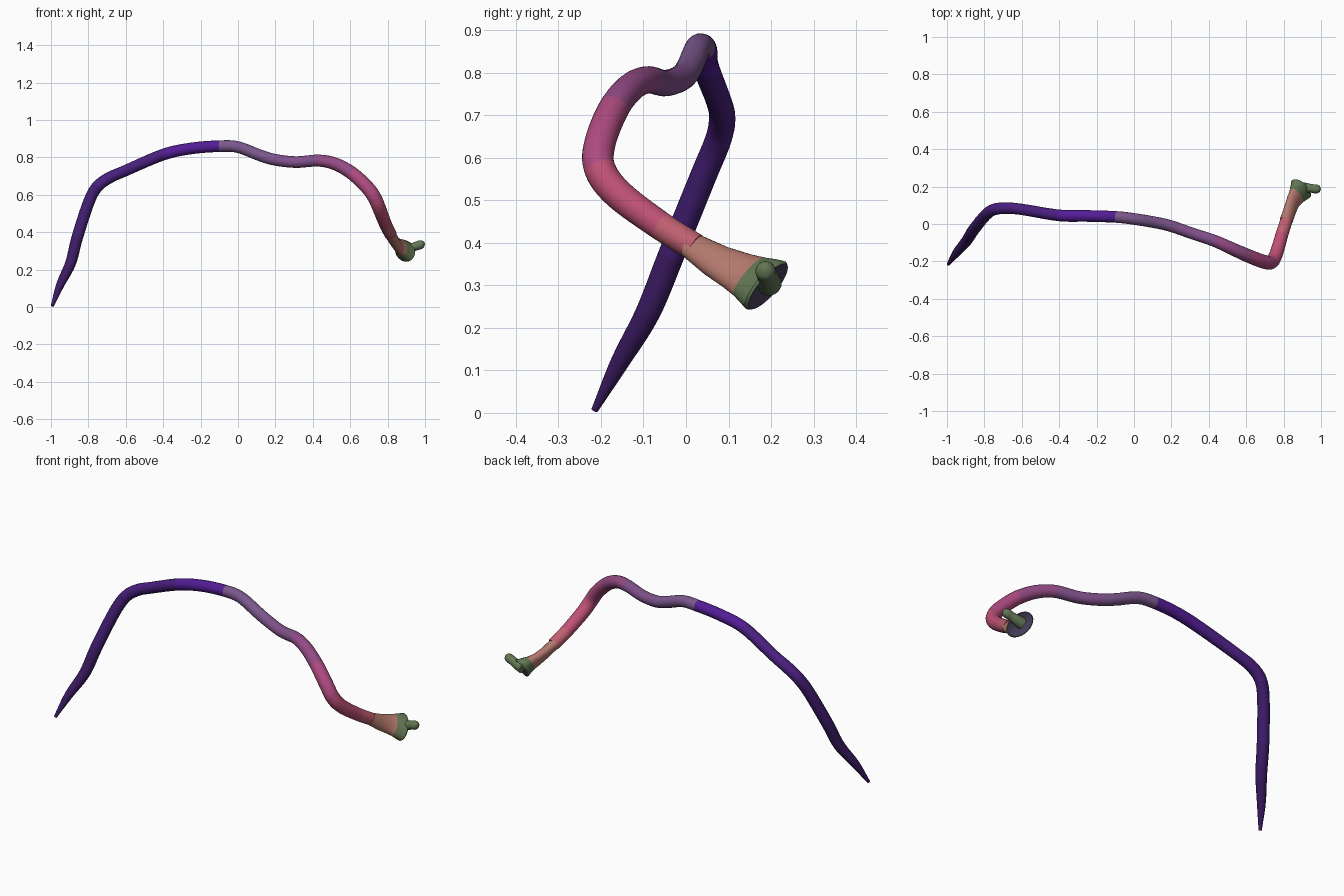
import bpy, bmesh
from math import sin, cos, pi
from mathutils import Vector

if "Cube" in bpy.data.objects:
    bpy.data.objects.remove(bpy.data.objects["Cube"])

SIDES = 24


def make_mat(name, rgb):
    m = bpy.data.materials.new(name)
    m.diffuse_color = [(c / 255) ** 2.2 for c in rgb] + [1]
    m.use_nodes = True
    m.node_tree.nodes["Principled BSDF"].inputs["Base Color"].default_value = m.diffuse_color
    return m


def loft(name, rings, mats, ring_mat):
    """Skin a list of rings, cap both ends, one material index per band."""
    bm = bmesh.new()
    loops = [[bm.verts.new(p) for p in ring] for ring in rings]
    for k in range(len(loops) - 1):
        a, b = loops[k], loops[k + 1]
        for i in range(SIDES):
            j = (i + 1) % SIDES
            bm.faces.new((a[i], a[j], b[j], b[i])).material_index = ring_mat(k)
    bm.faces.new(loops[0]).material_index = ring_mat(0)
    bm.faces.new(loops[-1]).material_index = ring_mat(len(loops) - 2)
    bmesh.ops.recalc_face_normals(bm, faces=bm.faces)
    me = bpy.data.meshes.new(name)
    bm.to_mesh(me)
    bm.free()
    ob = bpy.data.objects.new(name, me)
    bpy.context.collection.objects.link(ob)
    for m in mats:
        me.materials.append(m)
    for o in bpy.context.selected_objects:
        o.select_set(False)
    ob.select_set(True)
    bpy.context.view_layer.objects.active = ob
    bpy.ops.object.shade_smooth_by_angle(angle=0.9)
    return ob


def ring(c, u, v):
    return [c + u * cos(2 * pi * i / SIDES) + v * sin(2 * pi * i / SIDES)
            for i in range(SIDES)]


def spline(pts, steps):
    """Catmull-Rom through 4D points (x, y, z, radius)."""
    p = [Vector(q) for q in pts]
    p = [p[0] * 2 - p[1]] + p + [p[-1] * 2 - p[-2]]
    out = []
    for k in range(1, len(p) - 2):
        a, b, c, d = p[k - 1:k + 3]
        for s in range(steps):
            t = s / steps
            out.append(0.5 * (2 * b + (c - a) * t + (2 * a - 5 * b + 4 * c - d) * t * t
                              + (3 * b - a - 3 * c + d) * t ** 3))
    return out + [p[-2]]


def tube_rings(path):
    """Circular rings along the path with a twist-free frame."""
    u, rings = Vector((0, 0, 1)), []
    for k, q in enumerate(path):
        t = (path[min(k + 1, len(path) - 1)] - path[max(k - 1, 0)]).to_3d().normalized()
        u = (u - t * u.dot(t)).normalized()
        rings.append(ring(q.to_3d(), u * q.w, t.cross(u) * q.w))
    return rings


# body: long winding tube, tapering to a point at the tail
body = [(-0.993, -0.215, 0.006, 0.008), (-0.95, -0.155, 0.12, 0.022),
        (-0.895, -0.09, 0.235, 0.029), (-0.86, -0.035, 0.37, 0.031),
        (-0.80, 0.04, 0.555, 0.031), (-0.755, 0.075, 0.64, 0.031),
        (-0.69, 0.085, 0.69, 0.031), (-0.60, 0.078, 0.73, 0.03),
        (-0.40, 0.046, 0.815, 0.031), (-0.25, 0.043, 0.848, 0.031),
        (-0.10, 0.038, 0.86, 0.031), (0.0, 0.027, 0.855, 0.031),
        (0.12, 0.007, 0.81, 0.031), (0.20, -0.012, 0.787, 0.031),
        (0.31, -0.05, 0.775, 0.031), (0.43, -0.09, 0.783, 0.032),
        (0.52, -0.13, 0.765, 0.034), (0.61, -0.17, 0.715, 0.036),
        (0.695, -0.202, 0.635, 0.037), (0.735, -0.203, 0.575, 0.037),
        (0.76, -0.16, 0.515, 0.036), (0.79, -0.06, 0.44, 0.034),
        (0.815, 0.02, 0.39, 0.033)]
colours = [(62, 32, 98), (66, 34, 110), (74, 36, 124), (84, 34, 148), (122, 88, 140),
           (128, 82, 138), (146, 76, 132), (172, 76, 126), (190, 82, 118), (192, 96, 112)]
mats = [make_mat("body_%d" % i, c) for i, c in enumerate(colours)]
band = [0, 0, 0, 1, 1, 2, 2, 2, 3, 3, 4, 4, 4, 5, 5, 6, 6, 7, 7, 8, 8, 9]
STEPS = 6
loft("body", tube_rings(spline(body, STEPS)), mats,
     lambda k: band[min(k // STEPS, len(band) - 1)])

# flared head: flattened neck opening into a shallow oval dish
green = make_mat("head_green", (98, 118, 84))
dish = make_mat("head_dish", (72, 64, 92))
tan = make_mat("head_tan", (178, 120, 108))
a = Vector((-0.02, 0.05, 0.06)).normalized()
b = Vector((0.055, -0.02, 0.015)).normalized()
profile = [((0.812, 0.012, 0.394), 0.033, 0.033), ((0.832, 0.07, 0.358), 0.043, 0.030),
           ((0.85, 0.12, 0.334), 0.052, 0.030), ((0.868, 0.15, 0.32), 0.060, 0.036),
           ((0.884, 0.174, 0.308), 0.070, 0.047), ((0.893, 0.188, 0.30), 0.075, 0.055),
           ((0.896, 0.193, 0.297), 0.070, 0.051), ((0.893, 0.188, 0.30), 0.050, 0.035),
           ((0.891, 0.185, 0.301), 0.020, 0.015)]
loft("flared_head", [ring(Vector(c), a * ra, b * rb) for c, ra, rb in profile],
     [tan, green, dish], lambda k: 0 if k < 3 else 1 if k < 6 else 2)

# snout: small rounded knob pointing sideways from the head
snout = [(0.885, 0.195, 0.305, 0.03), (0.92, 0.194, 0.314, 0.026),
         (0.95, 0.19, 0.325, 0.023), (0.975, 0.187, 0.333, 0.024),
         (0.99, 0.185, 0.337, 0.018), (0.998, 0.184, 0.338, 0.006)]
loft("snout", tube_rings(spline(snout, 3)), [green], lambda k: 0)
